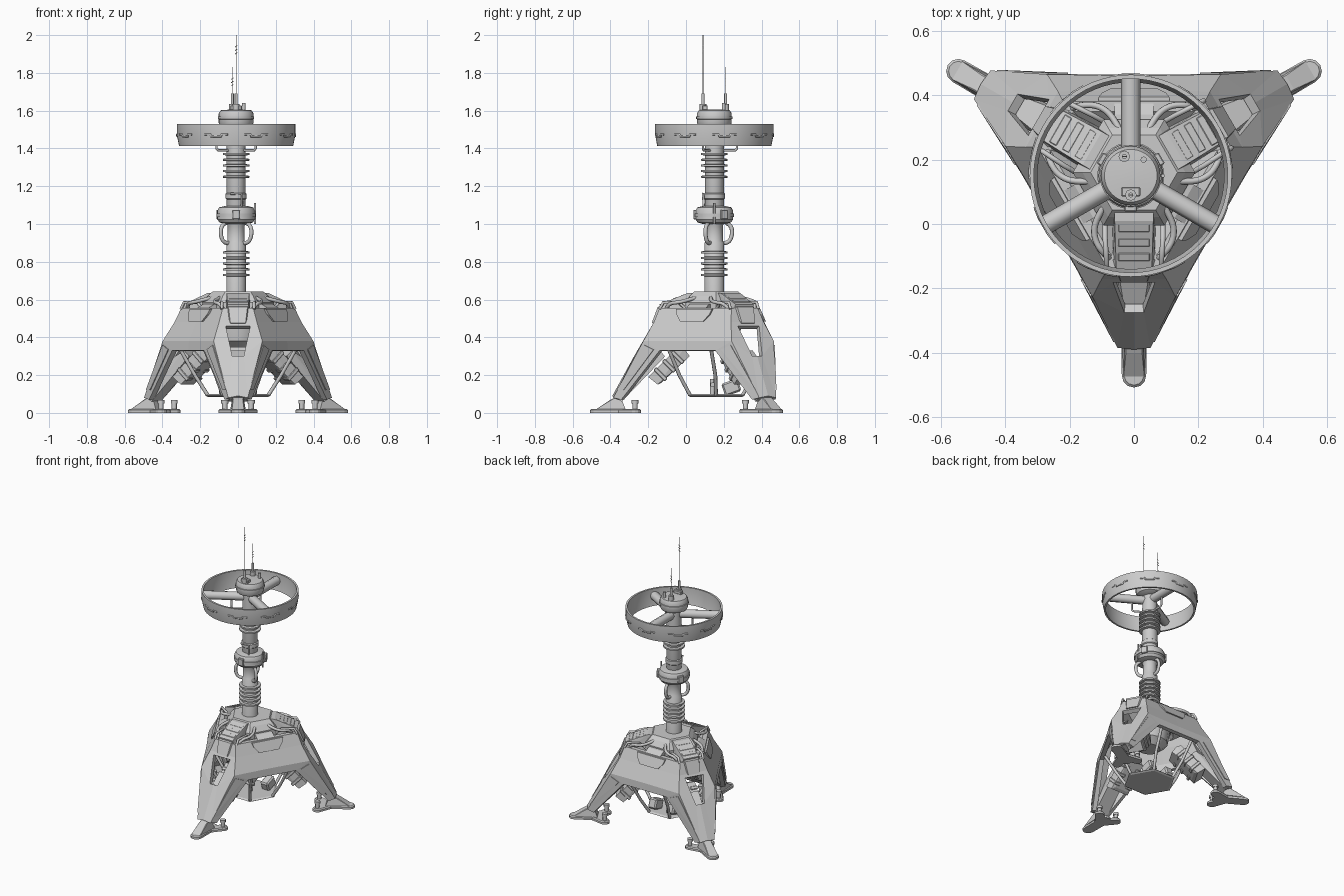
import bpy, bmesh
from math import radians, sin, cos, pi
from mathutils import Vector, Matrix

if "Cube" in bpy.data.objects:
    bpy.data.objects.remove(bpy.data.objects["Cube"])

grey = bpy.data.materials.new("plain grey")
grey.use_nodes = True
grey.diffuse_color = (0.6, 0.6, 0.6, 1)
grey.node_tree.nodes["Principled BSDF"].inputs["Base Color"].default_value = (0.6, 0.6, 0.6, 1)

BASE = Vector((0, 0.16, 0))
TOWER = Vector((-0.01, 0.15, 0))


def place(name, data, loc, count=1, start=0):
    """Link one object, or several turned evenly about the vertical axis."""
    data.materials.append(grey)
    for k in range(count):
        ob = bpy.data.objects.new(name if count == 1 else f"{name}_{k + 1}", data)
        ob.location = loc
        ob.rotation_euler.z = radians(start) + 2 * pi * k / count
        bpy.context.collection.objects.link(ob)
    return ob


def finish(bm, name, loc, count=1, smooth=False):
    bmesh.ops.recalc_face_normals(bm, faces=bm.faces)
    me = bpy.data.meshes.new(name)
    bm.to_mesh(me)
    bm.free()
    if smooth:
        me.shade_smooth()
        me.set_sharp_from_angle(angle=radians(35))
    return place(name, me, loc, count)


def hull(name, pts, loc=BASE, count=3, mirror=True):
    """Convex solid through the points, mirrored across x when asked."""
    bm = bmesh.new()
    for x, y, z in pts:
        bm.verts.new((x, y, z))
        if mirror and x:
            bm.verts.new((-x, y, z))
    bmesh.ops.convex_hull(bm, input=bm.verts)
    bmesh.ops.delete(bm, geom=[v for v in bm.verts if not v.link_faces], context='VERTS')
    return finish(bm, name, loc, count)


def lathe(name, profile, loc=TOWER, segs=32, closed=False):
    bm = bmesh.new()
    rings = [[bm.verts.new((r * cos(2 * pi * i / segs), r * sin(2 * pi * i / segs), z))
              for i in range(segs)] for r, z in profile]
    pairs = list(zip(rings, rings[1:] + rings[:1])) if closed else list(zip(rings, rings[1:]))
    for a, b in pairs:
        for i in range(segs):
            j = (i + 1) % segs
            bm.faces.new((a[i], a[j], b[j], b[i]))
    if not closed:
        bm.faces.new(rings[0])
        bm.faces.new(rings[-1])
    return finish(bm, name, loc, smooth=segs > 8)


def tube(name, pts, radius, loc=BASE, count=1, start=0, kind='POLY'):
    cu = bpy.data.curves.new(name, 'CURVE')
    cu.dimensions = '3D'
    cu.bevel_depth, cu.bevel_resolution, cu.resolution_u = radius, 2, 6
    cu.use_fill_caps = True
    sp = cu.splines.new(kind)
    sp.points.add(len(pts) - 1)
    for p, co in zip(sp.points, pts):
        p.co = (*co, 1)
    if kind == 'NURBS':
        sp.order_u, sp.use_endpoint_u = 3, True
    return place(name, cu, loc, count, start)


def box(name, centre, size, tilt=0, loc=BASE, count=3):
    bm = bmesh.new()
    m = Matrix.Translation(centre) @ Matrix.Rotation(radians(tilt), 4, 'X') @ Matrix.Diagonal((*size, 1))
    bmesh.ops.create_cube(bm, size=1, matrix=m)
    bmesh.ops.bevel(bm, geom=bm.edges[:], offset=min(size) * 0.15, segments=1, affect='EDGES')
    return finish(bm, name, loc, count)


def panel(t, d, z):
    """Point on the side panel: t along it towards the leg, d outward."""
    return (0.866 * d - 0.5 * t, -0.5 * d - 0.866 * t, z)


# Tripod shell: half a leg sector, mirrored and repeated
P = {
    "h0": panel(0, .10, .47), "h1": panel(.10, .10, .47), "hl": (0, -.14, .47),
    "r0": panel(0, .19, .555), "r1": panel(.19, .19, .555), "rl": (0, -.26, .555),
    "a0": panel(0, .22, .555), "a1": panel(.22, .22, .555), "al": (0, -.30, .555),
    "b0": panel(0, .255, .48), "b1": panel(.236, .252, .48), "bl": (0, -.33, .48),
    "c0": panel(0, .30, .38), "c1": panel(.27, .305, .38),
    "d0": panel(0, .305, .33), "d1": panel(.17, .305, .33),
    "e0": panel(.40, .313, .07), "e1": panel(.446, .317, .08), "el": (0, -.55, .09),
    "w1": (.065, -.342, .46), "wt": (0, -.342, .46), "w2": (.03, -.435, .30), "wb": (0, -.435, .30),
}
FACES = ["h0 h1 r1 r0", "h1 hl rl r1", "r0 r1 a1 a0", "r1 rl al a1", "a0 a1 b1 b0", "b0 b1 c1 c0",
         "c0 c1 d1 d0", "c1 e1 e0 d1", "a1 al bl b1", "b1 bl wt w1", "b1 w1 c1", "c1 w1 w2",
         "c1 w2 e1", "e1 w2 wb el"]
bm = bmesh.new()
for k in range(3):
    turn = Matrix.Rotation(2 * pi * k / 3, 3, 'Z')
    for side in (1, -1):
        for f in FACES:
            bm.faces.new([bm.verts.new(turn @ Vector((P[n][0] * side, *P[n][1:]))) for n in f.split()])
bmesh.ops.remove_doubles(bm, verts=bm.verts, dist=0.002)
bmesh.ops.recalc_face_normals(bm, faces=bm.faces)
rim = max(bm.faces, key=lambda f: f.calc_center_median().z)
flip = rim.normal.z < 0
shell = finish(bm, "tripod_shell", BASE)
if flip:
    shell.data.flip_normals()
mod = shell.modifiers.new("thickness", 'SOLIDIFY')
mod.thickness, mod.offset = 0.03, -1

# Raised plates on the panels and legs
hood = [(s * t, .22 + (.555 - z) * .4375 + o, z) for s in (1, -1) for o in (-.01, .012)
        for t, z in ((.11, .55), (.10, .52), (.07, .485))]
hull("panel_hood", [panel(*p) for p in hood], mirror=False)
for s, label in ((1, "left"), (-1, "right")):
    strip = [(s * t, d + o, z) for t, d, z in ((.265, .305, .36), (.205, .305, .335), (.385, .312, .12),
                                              (.425, .314, .12)) for o in (-.02, .005)]
    hull("leg_side_plate_" + label, [panel(*p) for p in strip], mirror=False)
hull("knee_cap", [(.05, -.27, .575), (.05, -.31, .56), (.07, -.27, .55), (.04, -.342, .475), (.04, -.30, .47)])

# Legs: inner beam, ankle and foot
hull("leg_beam", [(.045, -.535, .08), (.05, -.50, .06), (.05, -.30, .33), (.05, -.27, .30), (.03, -.42, .27)])
hull("ankle", [(.032, -.635, .02), (.04, -.48, .02), (.025, -.56, .07), (.028, -.51, .095)])


def disc(cx, cy, rad):
    """Bevelled round corner points for a foot pad."""
    pts = []
    for i in range(12):
        x, y = rad * cos(i * pi / 6), rad * sin(i * pi / 6)
        pts += [(cx + x, cy + y, 0), (cx + x, cy + y, .014), (cx + x * .8, cy + y * .8, .021)]
    return pts


hull("foot_toe", disc(0, -.63, .038) + disc(0, -.46, .04), mirror=False)
for s, label in ((1, "left"), (-1, "right")):
    hull("foot_heel_" + label, disc(s * .07, -.43, .032) + disc(0, -.51, .035), mirror=False)
    tube("foot_bolt_" + label, [(s * .07, -.43, .015), (s * .07, -.43, .068)], .014, count=3)
    tube("foot_bolt_head_" + label, [(s * .07, -.43, .05), (s * .07, -.43, .068)], .019, count=3)

# Deck: hub, arms, crates and hoses
lathe("deck_hub", [(.19, .49), (.19, .585), (.16, .62), (.135, .642), (.06, .642)], BASE, 6)
hull("deck_arm", [(.06, -.10, .635), (.06, -.15, .635), (.06, -.22, .595), (.055, -.30, .575),
                  (.07, -.10, .48), (.065, -.29, .52)])
for i in range(3):
    box(f"arm_step_{i}", (0, -.17 - .045 * i, .617 - .017 * i), (.10, .028, .02), 20)
crate = [(t, d, z) for t in (-.06, .06) for d, z in ((.13, .48), (.13, .58), (.18, .575), (.215, .555), (.2, .5))]
hull("deck_crate", [panel(*p) for p in crate], mirror=False)
for s in (1, -1):
    tube("deck_hose", [panel(s * t, d, z) for t, d, z in ((.03, .10, .62), (.06, .17, .60), (.11, .21, .585),
                                                         (.17, .21, .58), (.19, .20, .55))],
         .010, count=3, kind='NURBS')
    tube("deck_rail", [(s * .09, -.16, .55), (s * .09, -.20, .585), (s * .085, -.28, .585), (s * .085, -.30, .55)],
         .008, count=3)

# Underside: core, slung pods, hanging frame
lathe("under_core", [(.07, .34), (.12, .38), (.14, .50), (.14, .53)], BASE, 12)
hull("slung_pod", [(.07, -.36, .19), (.07, -.31, .15), (.05, -.29, .16), (.07, -.17, .34), (.06, -.14, .30),
                   (.07, -.20, .35)])
for i in (-1, 0, 1):
    for s, label in ((1, "left"), (-1, "right")):
        box(f"pod_rib_{label}_{i + 1}", (s * .05, -.25 + i * .045, .25 + i * .045), (.05, .022, .085), 45)
lathe("belly_plate", [(.16, .085), (.175, .092), (.16, .10)], BASE, 6)
for s in (1, -1):
    tube("belly_strut", [panel(s * .08, .14, .095), panel(s * .11, .20, .20), panel(s * .13, .28, .34)], .010, count=3)
    box("belly_box", (s * .07, .08, .135), (.06, .09, .07), 20, count=1)
tube("belly_valve", [(0, -.02, .09), (0, -.02, .18)], .014)
tube("belly_valve_wheel", [(-.03, -.02, .15), (.03, -.02, .15)], .012)

# Mast with fin rings and collar
lathe("mast", [(.052, .50), (.052, .90), (.045, .91), (.045, .99), (.050, 1.0), (.050, 1.42), (.045, 1.55)])
for z0 in (.73, 1.25):
    for i in range(5):
        z = z0 + i * .03
        lathe("mast_fin", [(.05, z - .007), (.07, z - .005), (.07, z + .005), (.05, z + .007)])
lathe("mast_sleeve", [(.050, 1.13), (.056, 1.135), (.056, 1.16), (.050, 1.165)])
lathe("collar", [(.06, 1.0), (.088, 1.008), (.10, 1.025), (.10, 1.07), (.09, 1.088), (.06, 1.095)])
lathe("collar_band", [(.095, 1.035), (.104, 1.038), (.104, 1.055), (.095, 1.058)])
box("collar_clip", (0, -.10, 1.05), (.04, .022, .05), loc=TOWER)
tube("mast_loop", [(.04, 0, .90), (.075, 0, .895), (.098, 0, .95), (.085, 0, 1.0), (.06, 0, 1.005)], .011,
     TOWER, 3, 90, 'NURBS')
tube("collar_whip", [(.10, 0, 1.0), (.10, 0, 1.11)], .006, TOWER)
tube("collar_bracket", [(.03, -.055, 1.08), (.03, -.06, 1.16), (-.03, -.06, 1.16)], .006, TOWER)

# Ring wheel, spokes and trim
lathe("ring", [(.314, 1.53), (.314, 1.475), (.302, 1.412), (.290, 1.412), (.301, 1.47), (.301, 1.53)],
      segs=64, closed=True)
tube("spoke", [(.03, 0, 1.48), (.302, 0, 1.48)], .03, TOWER, 3, 90)
trim = []
for a, z in ((-12, 1.475), (-6, 1.475), (-5, 1.464), (5, 1.464), (6, 1.475), (12, 1.475)):
    trim.append((.312 * cos(radians(a)), .312 * sin(radians(a)), z))
tube("ring_trim", trim, .006, TOWER, 9, 10)
tube("under_bracket", [(.04, 0, 1.39), (.11, 0, 1.39), (.12, 0, 1.40), (.12, 0, 1.46)], .007, TOWER, 3, 90)

# Head and antennas
lathe("head", [(.055, 1.505), (.085, 1.52), (.092, 1.535), (.092, 1.585), (.082, 1.602), (.03, 1.606)])
lathe("head_band", [(.088, 1.553), (.096, 1.556), (.096, 1.568), (.088, 1.571)])
for x, y, top in ((0, -.06, 2.0), (-.02, .06, 1.83)):
    tube("antenna_base", [(x, y, 1.59), (x, y, 1.635)], .018, TOWER)
    tube("antenna_sleeve", [(x, y, 1.63), (x, y, 1.69)], .008, TOWER)
    tube("antenna", [(x, y, 1.66), (x, y, top)], .0015, TOWER)
    for i in range(3):
        z = top - .10 + i * .018
        tube("antenna_tick", [(x - .006, y, z), (x + .006, y, z + .008)], .002, TOWER)
box("head_box", (.0, -.05, 1.615), (.06, .03, .025), loc=TOWER, count=1)
tube("head_stub", [(.04, .05, 1.60), (.04, .05, 1.64)], .010, TOWER)
